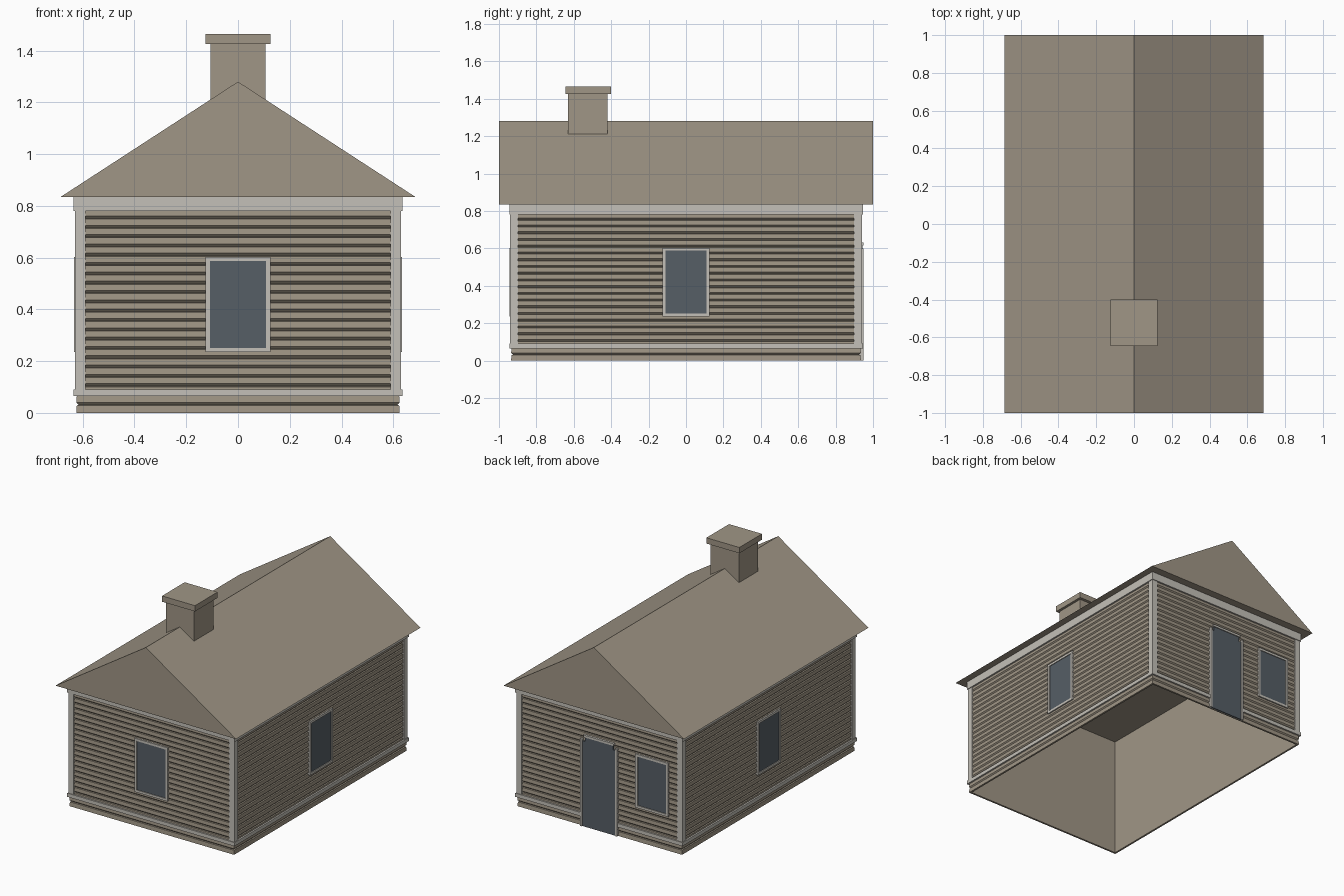
import bpy, bmesh

cube = bpy.data.objects.get("Cube")
if cube:
    bpy.data.objects.remove(cube, do_unlink=True)


def material(name, rgb):
    m = bpy.data.materials.new(name)
    m.use_nodes = True
    m.diffuse_color = (*rgb, 1)
    m.node_tree.nodes["Principled BSDF"].inputs["Base Color"].default_value = (*rgb, 1)
    return m


TAN = material("tan_wood", (0.352, 0.305, 0.238))
TRIM = material("pale_trim", (0.552, 0.527, 0.479))
GLASS = material("slate_glass", (0.093, 0.112, 0.133))

HX, HY = 0.625, 0.935      # outer half sizes of the walls
EAVE, RIDGE = 0.835, 1.28


def finish(name, bm, mat):
    bmesh.ops.recalc_face_normals(bm, faces=bm.faces)
    me = bpy.data.meshes.new(name)
    bm.to_mesh(me)
    bm.free()
    me.materials.append(mat)
    ob = bpy.data.objects.new(name, me)
    bpy.context.collection.objects.link(ob)
    return ob


def box(name, x, y, z, mat):
    bm = bmesh.new()
    bmesh.ops.create_cube(bm, size=1)
    for v in bm.verts:
        for i, (lo, hi) in enumerate((x, y, z)):
            v.co[i] = hi if v.co[i] > 0 else lo
    return finish(name, bm, mat)


def plate(name, side, u, z, depth, mat):
    """Box on one wall; u runs along the wall, depth is measured out from it."""
    sign = 1 if side in ("left", "back") else -1
    half = HX if side in ("left", "right") else HY
    out = sorted(sign * (half + d) for d in depth)
    if side in ("left", "right"):
        return box(name, out, u, z, mat)
    return box(name, u, out, z, mat)


# Clapboard walls: stacked rings stepping in and out, with a flat lining
PITCH, STEP, GROOVE = 0.036, 0.010, 0.010
levels = [(0, 0)]
for k in range(1, 24):
    z = k * PITCH
    if z + STEP / 2 < EAVE:
        levels += [(z - STEP / 2, GROOVE), (z + STEP / 2, 0)]
        levels.insert(-2, (z - STEP / 2 - 0.002, 0.002))
levels += [(EAVE, 0), (EAVE, 0.013), (0, 0.013)]

bm = bmesh.new()
rings = []
for z, inset in levels:
    a, b = HX - inset, HY - inset
    rings.append([bm.verts.new((x, y, z)) for x, y in ((-a, -b), (a, -b), (a, b), (-a, b))])
for i, lower in enumerate(rings):
    upper = rings[(i + 1) % len(rings)]
    for j in range(4):
        n = (j + 1) % 4
        bm.faces.new((lower[j], lower[n], upper[n], upper[j]))
finish("clapboard_walls", bm, TAN)

# Solid gabled roof
bm = bmesh.new()
ends = [[bm.verts.new((x, y, z)) for x, z in ((-0.685, EAVE), (0.685, EAVE), (0, RIDGE))]
        for y in (-1, 1)]
for e in ends:
    bm.faces.new(e)
for j in range(3):
    n = (j + 1) % 3
    bm.faces.new((ends[0][j], ends[0][n], ends[1][n], ends[1][j]))
finish("roof", bm, TAN)

# Chimney
box("chimney_stack", (-0.107, 0.107), (-0.63, -0.42), (1.21, 1.43), TAN)
box("chimney_cap", (-0.125, 0.125), (-0.645, -0.4), (1.425, 1.465), TAN)

# Corner boards and horizontal trim on every wall
for side in ("front", "back", "left", "right"):
    half = HX if side in ("front", "back") else HY
    for s, label in ((-1, "low"), (1, "high")):
        u = sorted((s * (half - 0.036), s * (half + 0.005)))
        plate(f"{side}_corner_board_{label}", side, u, (0.065, EAVE), (-0.011, 0.005), TRIM)
    span = (-half - 0.01, half + 0.01)
    plate(f"{side}_top_trim", side, span, (0.78, EAVE), (-0.011, 0.01), TRIM)
    if side != "back":
        plate(f"{side}_bottom_trim", side, span, (0.065, 0.09), (-0.011, 0.01), TRIM)

# The back bottom trim stops at the doorway
for s, label in ((-1, "right"), (1, "left")):
    u = sorted((s * 0.14, s * (HX + 0.01)))
    plate(f"back_bottom_trim_{label}", "back", u, (0.065, 0.09), (-0.011, 0.01), TRIM)


# Windows: a pane within four frame strips
def window(side, centre):
    w, t, z0, z1 = 0.125, 0.016, 0.235, 0.603
    a, b = centre - w, centre + w
    deep = (-0.011, 0.008)
    plate(f"{side}_window_pane", side, (a + t, b - t), (z0 + t, z1 - t), (-0.011, 0.003), GLASS)
    plate(f"{side}_window_sill", side, (a, b), (z0, z0 + t), deep, TRIM)
    plate(f"{side}_window_head", side, (a, b), (z1 - t, z1), deep, TRIM)
    plate(f"{side}_window_jamb_low", side, (a, a + t), (z0 + t, z1 - t), deep, TRIM)
    plate(f"{side}_window_jamb_high", side, (b - t, b), (z0 + t, z1 - t), deep, TRIM)


for side in ("front", "left", "right"):
    window(side, 0)
window("back", -0.4)

# Back door with jambs and a narrower raised head
plate("door_panel", "back", (-0.125, 0.125), (0, 0.585), (-0.011, 0.008), GLASS)
plate("door_top_panel", "back", (-0.107, 0.107), (0.585, 0.615), (-0.011, 0.008), GLASS)
plate("door_head", "back", (-0.115, 0.115), (0.615, 0.63), (-0.011, 0.014), TRIM)
for s, label in ((-1, "right"), (1, "left")):
    u = sorted((s * 0.125, s * 0.14))
    plate(f"door_jamb_{label}", "back", u, (0, 0.6), (-0.011, 0.014), TRIM)
